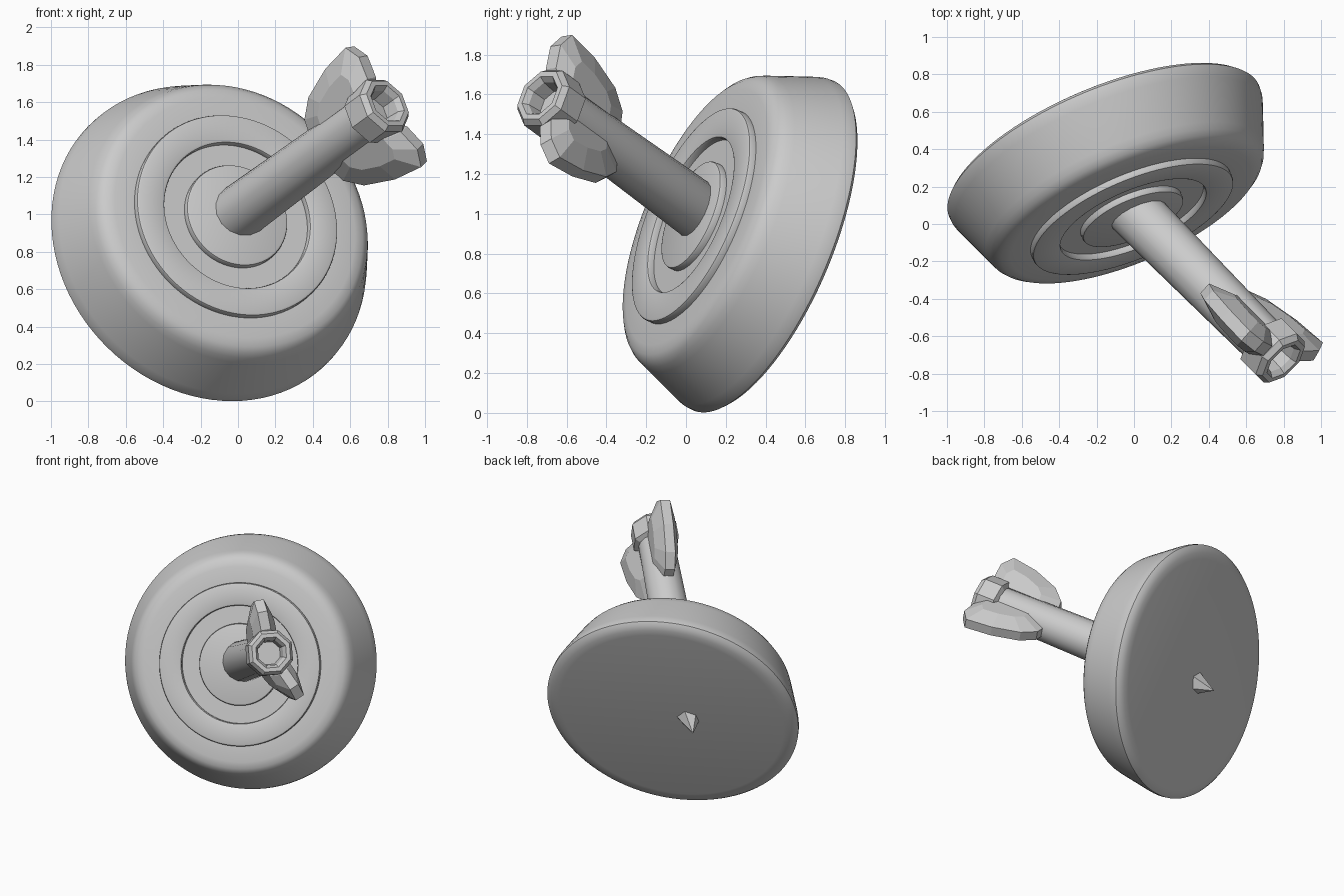
import bpy, bmesh, math
from mathutils import Vector, Matrix

if "Cube" in bpy.data.objects:
    bpy.data.objects.remove(bpy.data.objects["Cube"])

grey = bpy.data.materials.new("plain_grey")
grey.diffuse_color = (0.6, 0.6, 0.6, 1)
grey.use_nodes = True
grey.node_tree.nodes["Principled BSDF"].inputs["Base Color"].default_value = grey.diffuse_color


def frame(origin, axis):
    """Matrix placing local z along the axis."""
    return Matrix.Translation(origin) @ axis.to_track_quat('Z', 'Y').to_matrix().to_4x4()


def finish(name, bm, matrix, smooth=None):
    bmesh.ops.recalc_face_normals(bm, faces=bm.faces)
    mesh = bpy.data.meshes.new(name)
    bm.to_mesh(mesh)
    bm.free()
    mesh.materials.append(grey)
    mesh.transform(matrix)
    ob = bpy.data.objects.new(name, mesh)
    bpy.context.collection.objects.link(ob)
    if smooth:
        bpy.context.view_layer.objects.active = ob
        ob.select_set(True)
        bpy.ops.object.shade_smooth_by_angle(angle=math.radians(smooth))
        ob.select_set(False)
    return ob


def lathe(name, profile, sides, matrix, smooth=None, turn=0.0):
    """Spin (height, radius) points around local z."""
    bm = bmesh.new()
    rings = []
    for h, r in profile:
        if r == 0:
            rings.append([bm.verts.new((0, 0, h))] * sides)
        else:
            angles = [turn + 2 * math.pi * i / sides for i in range(sides)]
            rings.append([bm.verts.new((r * math.cos(a), r * math.sin(a), h)) for a in angles])
    for lo, hi in zip(rings, rings[1:]):
        for i in range(sides):
            j = (i + 1) % sides
            bm.faces.new(list(dict.fromkeys((lo[i], lo[j], hi[j], hi[i]))))
    return finish(name, bm, matrix, smooth)


# Round target: flared side, rounded rim, raised ring and raised centre
board_axis = Vector((0.365, -0.856, 0.365)).normalized()
board_centre = Vector((-0.16, 0.39, 0.84))
lathe("target_board", [
    (-0.04, 0), (-0.04, 0.80), (-0.034, 0.845), (-0.02, 0.88), (0.0, 0.9), (0.03, 0.898),
    (0.07, 0.885), (0.30, 0.80), (0.335, 0.785), (0.362, 0.765), (0.382, 0.738), (0.393, 0.69),
    (0.393, 0.577), (0.418, 0.577), (0.427, 0.573), (0.431, 0.563),
    (0.431, 0.43), (0.427, 0.42), (0.418, 0.416), (0.393, 0.416),
    (0.393, 0.29), (0.418, 0.29), (0.427, 0.286), (0.431, 0.276), (0.431, 0)],
    96, frame(board_centre, board_axis), 40)

# Dart runs through the board; its local origin is the open tail end
tail = Vector((0.80, -0.735, 1.595))
dart_axis = (tail - Vector((0.03, 0.04, 1.03))).normalized()
dart = frame(tail, dart_axis)
lathe("dart_shaft", [(-1.62, 0), (-1.62, 0.11), (-1.30, 0.148), (-0.12, 0.128), (-0.12, 0)],
      16, dart, 40)
lathe("dart_tip", [(-1.865, 0), (-1.69, 0.10), (-1.60, 0.11), (-1.60, 0)], 6, dart)

# Eight-sided hollow tail collar
lathe("tail_collar", [
    (-0.18, 0), (-0.18, 0.135), (-0.16, 0.168), (-0.03, 0.168), (0.0, 0.145),
    (0.0, 0.115), (-0.03, 0.095), (-0.11, 0.085), (-0.11, 0)], 8, dart, None, math.pi / 8)

# Chunky leaf-shaped fins, given as (along shaft, away from shaft)
outline = [(-0.57, 0.10), (-0.555, 0.19), (-0.46, 0.28), (-0.26, 0.355), (-0.06, 0.385),
           (0.0, 0.295), (-0.01, 0.165), (-0.06, 0.10)]


def fin(name, outward):
    out = (outward - dart_axis * outward.dot(dart_axis)).normalized()
    side = dart_axis.cross(out)
    bm = bmesh.new()
    layers = []
    for offset, scale in ((-0.085, 0.55), (-0.035, 0.93), (0.035, 0.93), (0.085, 0.55)):
        layer = []
        for a, r in outline:
            a = -0.24 + (a + 0.24) * scale
            r = 0.10 + (r - 0.10) * scale
            if scale > 0.9:
                a, r = a * 1.03, r * 1.04
            layer.append(bm.verts.new(tail + dart_axis * a + out * r + side * offset))
        layers.append(layer)
    n = len(outline)
    for lo, hi in zip(layers, layers[1:]):
        for i in range(n):
            j = (i + 1) % n
            bm.faces.new((lo[i], lo[j], hi[j], hi[i]))
    bm.faces.new(layers[0])
    bm.faces.new(layers[-1])
    finish(name, bm, Matrix.Identity(4))


fin("upper_fin", Vector((-0.152, 0.087, 0.328)))
fin("lower_fin", Vector((0.248, 0.027, -0.30)))
